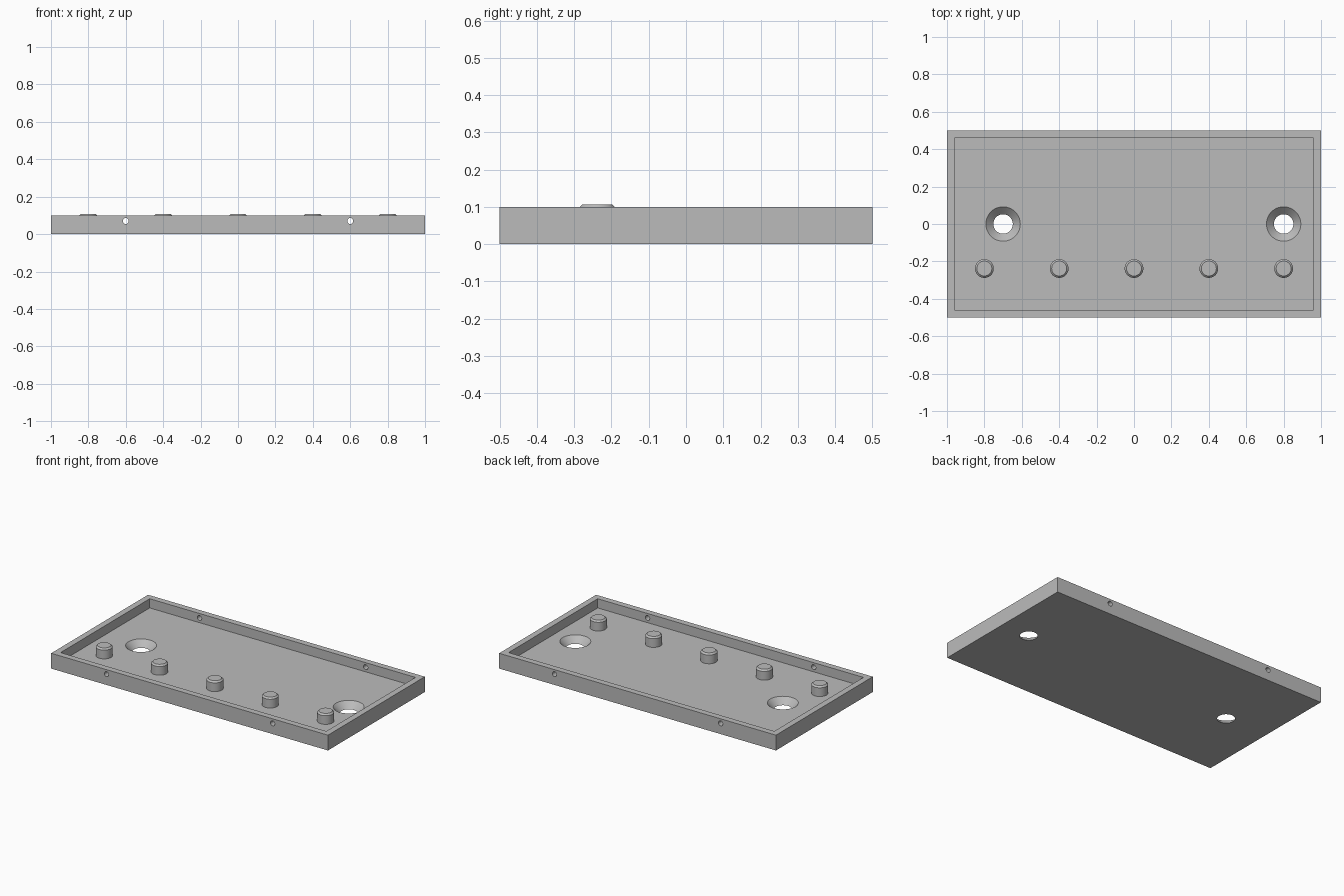
import bpy
import math
from mathutils import Matrix

if "Cube" in bpy.data.objects:
    bpy.data.objects.remove(bpy.data.objects["Cube"], do_unlink=True)

FLOOR, RIM, WALL = 0.04, 0.10, 0.04

grey = bpy.data.materials.new("plain grey")
grey.use_nodes = True
colour = (0.5, 0.5, 0.5, 1)
grey.diffuse_color = colour
grey.node_tree.nodes["Principled BSDF"].inputs["Base Color"].default_value = colour


def box(name, size, z_low):
    bpy.ops.mesh.primitive_cube_add(size=1, location=(0, 0, z_low + size[2] / 2))
    ob = bpy.context.object
    ob.name = name
    ob.data.transform(Matrix.Diagonal((*size, 1)))
    ob.data.materials.append(grey)
    return ob


def cone(name, x, y, z_low, z_high, r_low, r_high, rotation=(0, 0, 0), sides=48):
    bpy.ops.mesh.primitive_cone_add(
        vertices=sides, radius1=r_low, radius2=r_high, depth=z_high - z_low,
        location=(x, y, (z_low + z_high) / 2), rotation=rotation)
    ob = bpy.context.object
    ob.name = name
    ob.data.materials.append(grey)
    return ob


def cut(target, cutter):
    mod = target.modifiers.new("cut", "BOOLEAN")
    mod.operation = "DIFFERENCE"
    mod.solver = "EXACT"
    mod.object = cutter
    bpy.ops.object.select_all(action="DESELECT")
    bpy.context.view_layer.objects.active = target
    target.select_set(True)
    bpy.ops.object.modifier_apply(modifier=mod.name)
    bpy.data.objects.remove(cutter, do_unlink=True)


def smooth(ob):
    bpy.ops.object.select_all(action="DESELECT")
    bpy.context.view_layer.objects.active = ob
    ob.select_set(True)
    bpy.ops.object.shade_smooth_by_angle(angle=math.radians(30))


# Shallow open tray
tray = box("tray", (2, 1, RIM), 0)
cut(tray, box("cavity", (2 - 2 * WALL, 1 - 2 * WALL, RIM), FLOOR))

# Countersunk screw holes through the floor
for x in (-0.7, 0.8):
    cut(tray, cone("countersink", x, 0, -0.01, 0.05, 0.042, 0.102))

# Small pin holes through the front and back walls
for x in (-0.6, 0.6):
    drill = cone("drill", x, 0, -0.6, 0.6, 0.016, 0.016, (math.pi / 2, 0, 0), 24)
    drill.location.z = 0.07
    cut(tray, drill)
smooth(tray)

# Row of chamfered pegs standing on the floor
for i in range(5):
    peg = cone(f"peg_{i + 1}", -0.8 + 0.4 * i, -0.238, FLOOR - 0.01, 0.107, 0.05, 0.05)
    bevel = peg.modifiers.new("chamfer", "BEVEL")
    bevel.width = 0.01
    bevel.segments = 1
    bevel.limit_method = "ANGLE"
    bevel.angle_limit = math.radians(40)
    bpy.ops.object.modifier_apply(modifier=bevel.name)
    # keep the buried foot at full width
    for v in peg.data.vertices:
        if v.co.z < 0:
            v.co.xy = v.co.xy.normalized() * 0.05
    smooth(peg)
